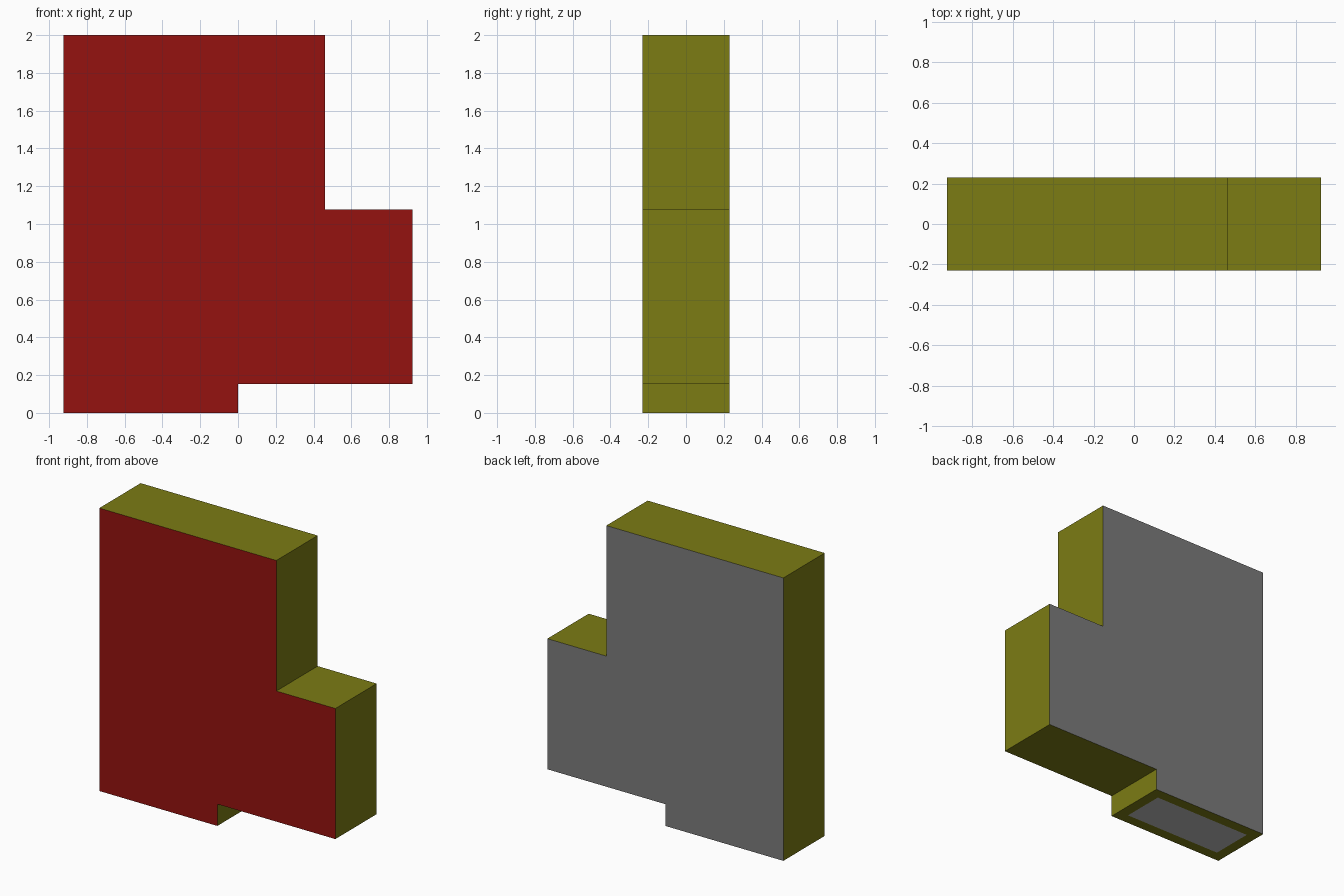
import bpy, bmesh

if "Cube" in bpy.data.objects:
    bpy.data.objects.remove(bpy.data.objects["Cube"])

U = 6 / 13          # one grid unit of the block; its thickness
D = U / 2


def paint(name, colour):
    mat = bpy.data.materials.new(name)
    mat.diffuse_color = (*colour, 1)
    mat.use_nodes = True
    mat.node_tree.nodes["Principled BSDF"].inputs["Base Color"].default_value = mat.diffuse_color
    return mat


# Stepped outline in x, z
outline = [(-2 * U, 0), (0, 0), (0, U / 3), (2 * U, U / 3),
           (2 * U, 7 * U / 3), (U, 7 * U / 3), (U, 2), (-2 * U, 2)]

bm = bmesh.new()
front = bm.faces.new([bm.verts.new((x, -D, z)) for x, z in outline])

# Extrude the outline to the back
ext = bmesh.ops.extrude_face_region(bm, geom=[front], use_keep_orig=True)
back_verts = [g for g in ext["geom"] if isinstance(g, bmesh.types.BMVert)]
bmesh.ops.translate(bm, verts=back_verts, vec=(0, U, 0))
bmesh.ops.recalc_face_normals(bm, faces=bm.faces)

# Red front, grey back, olive rim
for f in bm.faces:
    f.material_index = 1 if f.normal.y < -0.5 else 2 if f.normal.y > 0.5 else 0

# Flush pale panel inset in the underside of the foot
foot = min(bm.faces, key=lambda f: f.calc_center_median().z)
bmesh.ops.inset_region(bm, faces=[foot], thickness=U / 6, use_even_offset=True)
foot.material_index = 3

mesh = bpy.data.meshes.new("stepped_block")
bm.to_mesh(mesh)
bm.free()
for name, colour in [("olive_rim", (0.2, 0.2, 0.007)),
                     ("red_front", (0.3, 0.006, 0.005)),
                     ("grey_back", (0.2, 0.2, 0.2)),
                     ("pale_panel", (0.5, 0.5, 0.5))]:
    mesh.materials.append(paint(name, colour))
block = bpy.data.objects.new("stepped_block", mesh)
bpy.context.collection.objects.link(block)
